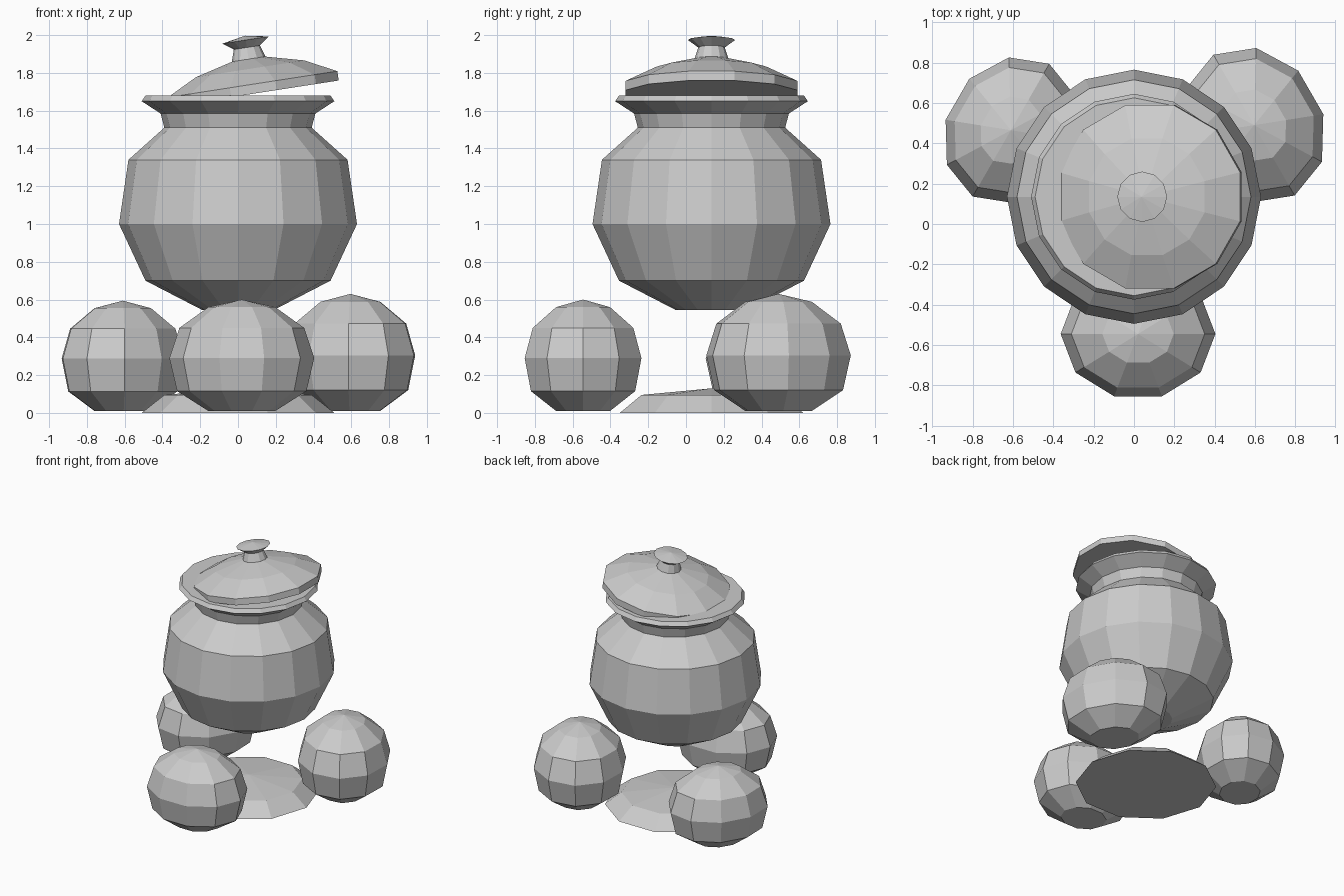
import bpy, bmesh
from math import cos, sin, pi, radians

cube = bpy.data.objects.get("Cube")
if cube:
    bpy.data.objects.remove(cube, do_unlink=True)

grey = bpy.data.materials.new("plain_grey")
grey.use_nodes = True
grey.diffuse_color = (0.6, 0.6, 0.6, 1)
grey.node_tree.nodes["Principled BSDF"].inputs["Base Color"].default_value = (0.6, 0.6, 0.6, 1)


def lathe(name, profile, sides, location, turn=0.0):
    """Spin (radius, height) points about z; a zero radius makes a pole, other ends are capped."""
    bm = bmesh.new()
    rings = []
    for r, z in profile:
        if r == 0:
            rings.append([bm.verts.new((0, 0, z))] * sides)
        else:
            angles = [turn + 2 * pi * i / sides for i in range(sides)]
            rings.append([bm.verts.new((r * cos(a), r * sin(a), z)) for a in angles])
    for low, high in zip(rings, rings[1:]):
        for i in range(sides):
            j = (i + 1) % sides
            corners = dict.fromkeys((low[i], low[j], high[j], high[i]))
            bm.faces.new(list(corners))
    for ring in (rings[0], rings[-1]):
        if ring[0] is not ring[1]:
            bm.faces.new(ring)
    bmesh.ops.recalc_face_normals(bm, faces=bm.faces)
    mesh = bpy.data.meshes.new(name)
    bm.to_mesh(mesh)
    bm.free()
    mesh.materials.append(grey)
    obj = bpy.data.objects.new(name, mesh)
    bpy.context.collection.objects.link(obj)
    obj.location = location
    return obj


CENTRE_Y = 0.135

# Round pot with a flared rim
lathe("pot", [(0.19, 0.545), (0.49, 0.7), (0.63, 1.0), (0.58, 1.34), (0.39, 1.51),
              (0.41, 1.585), (0.51, 1.65), (0.49, 1.68)], 16, (0, CENTRE_Y, 0))

# Tilted lid and its knob share one axis
lid_spot = (0.08, CENTRE_Y, 1.72)
lid = lathe("lid", [(0.47, -0.03), (0.47, 0.02), (0.3, 0.103), (0.09, 0.155)],
            12, lid_spot, pi / 12)
knob = lathe("lid_knob", [(0.095, 0.14), (0.07, 0.217), (0.125, 0.257), (0, 0.28)], 12, lid_spot)
for part in (lid, knob):
    part.rotation_euler.y = radians(-8.8)

# Three stones supporting the pot, each longest across its own radius
stone = [(0.15, 0.01), (0.29, 0.115), (0.325, 0.29), (0.28, 0.45), (0.15, 0.56), (0, 0.6)]
for name, x, y, angle, size in (("front_stone", 0.02, -0.545, 0, 1.0),
                                ("left_stone", 0.595, 0.49, 120, 1.05),
                                ("right_stone", -0.61, 0.465, 240, 0.99)):
    rock = lathe(name, stone, 10, (x, y, 0))
    rock.rotation_euler.z = radians(angle)
    rock.scale = (1.18 * size, size, size)

# Low ash mound under the pot
lathe("ash_mound", [(0.51, 0), (0.39, 0.095), (0, 0.13)], 10, (0, CENTRE_Y, 0))
